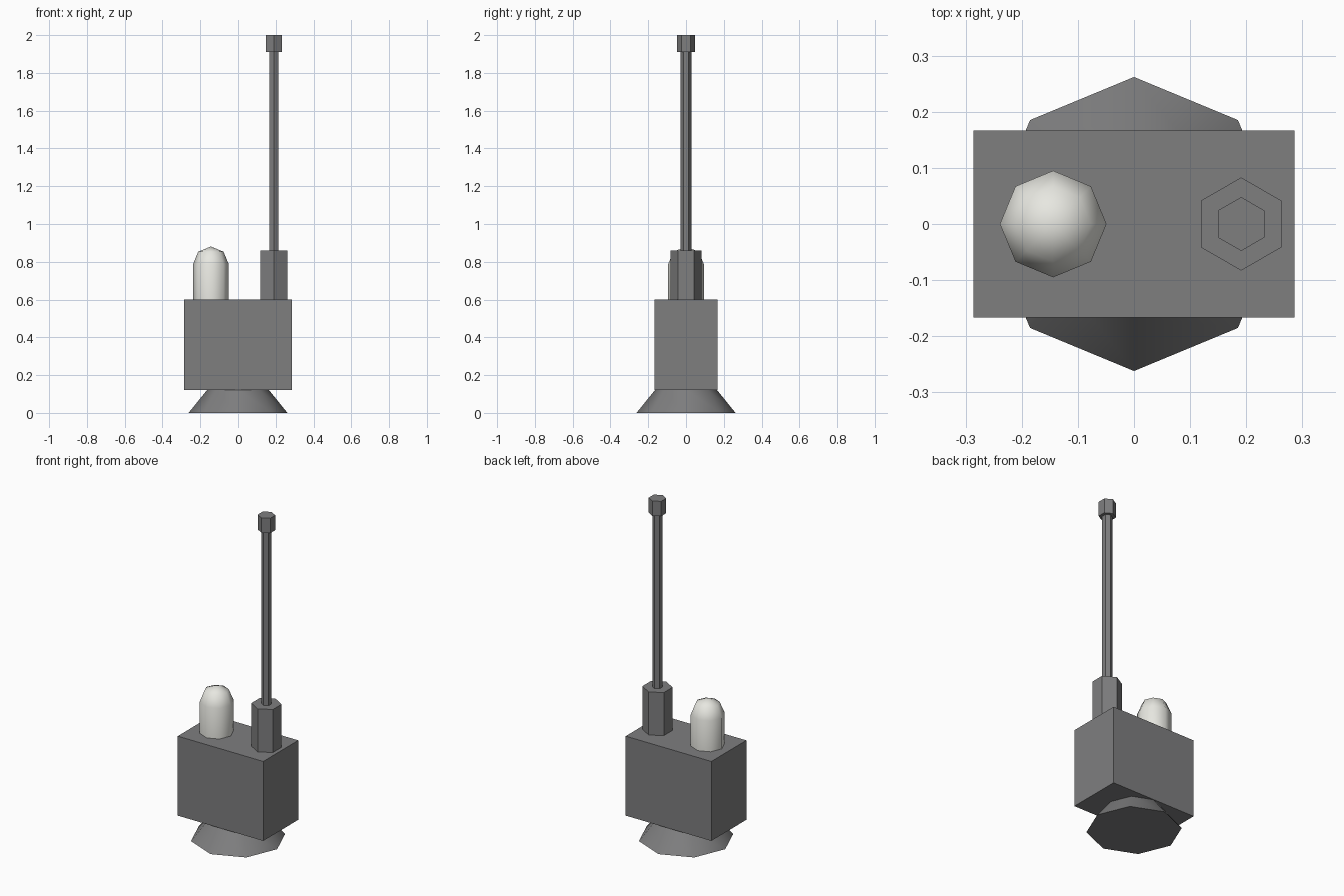
import bpy, bmesh, math

if "Cube" in bpy.data.objects:
    bpy.data.objects.remove(bpy.data.objects["Cube"])


def material(name, color):
    m = bpy.data.materials.new(name)
    m.diffuse_color = (*color, 1.0)
    m.use_nodes = True
    m.node_tree.nodes["Principled BSDF"].inputs["Base Color"].default_value = m.diffuse_color
    return m


GREY = material("dark grey", (0.21, 0.21, 0.213))
WHITE = material("warm white", (0.80, 0.80, 0.75))


def finish(bm, name, mat, smooth_angle=None):
    bmesh.ops.recalc_face_normals(bm, faces=bm.faces)
    mesh = bpy.data.meshes.new(name)
    bm.to_mesh(mesh)
    bm.free()
    mesh.materials.append(mat)
    ob = bpy.data.objects.new(name, mesh)
    bpy.context.collection.objects.link(ob)
    if smooth_angle:
        bpy.ops.object.select_all(action='DESELECT')
        ob.select_set(True)
        bpy.context.view_layer.objects.active = ob
        bpy.ops.object.shade_smooth_by_angle(angle=math.radians(smooth_angle))
    return ob


def lathe(name, x, sides, profile, mat, smooth_angle=None):
    """Stack rings of (radius, z), corners starting on the y axis; radius 0 closes to a point."""
    bm = bmesh.new()
    rings = []
    for r, z in profile:
        n = sides if r > 0 else 1
        rings.append([bm.verts.new((x + r * math.sin(math.tau * i / sides),
                                    r * math.cos(math.tau * i / sides), z))
                      for i in range(n)])
    for a, b in zip(rings, rings[1:]):
        for i in range(sides):
            j = (i + 1) % sides
            if len(b) == 1:
                bm.faces.new((a[i], a[j], b[0]))
            else:
                bm.faces.new((a[i], a[j], b[j], b[i]))
    for ring in (rings[0], rings[-1]):
        if len(ring) > 1:
            bm.faces.new(ring)
    return finish(bm, name, mat, smooth_angle)


# flared foot
lathe("foot", 0, 8, [(0.262, 0), (0.165, 0.12)], GREY, 50)

# rectangular body
bm = bmesh.new()
bmesh.ops.create_cube(bm, size=1)
for v in bm.verts:
    v.co = (v.co.x * 0.572, v.co.y * 0.334, 0.36 + v.co.z * 0.48)
finish(bm, "body", GREY)

# domed lamp
R, Z = 0.095, 0.786
dome = [(R * math.cos(a), Z + R * math.sin(a)) for a in (0, math.pi / 4)]
lathe("lamp", -0.144, 8, [(R, 0.6)] + dome + [(0, Z + R)], WHITE, 60)

# hexagonal antenna: socket, rod and tip
AX = 0.191
lathe("antenna_socket", AX, 6, [(0.083, 0.6), (0.083, 0.86)], GREY)
lathe("antenna_rod", AX, 6, [(0.028, 0.86), (0.028, 1.91)], GREY)
lathe("antenna_tip", AX, 6, [(0.048, 1.91), (0.048, 2.0)], GREY)
